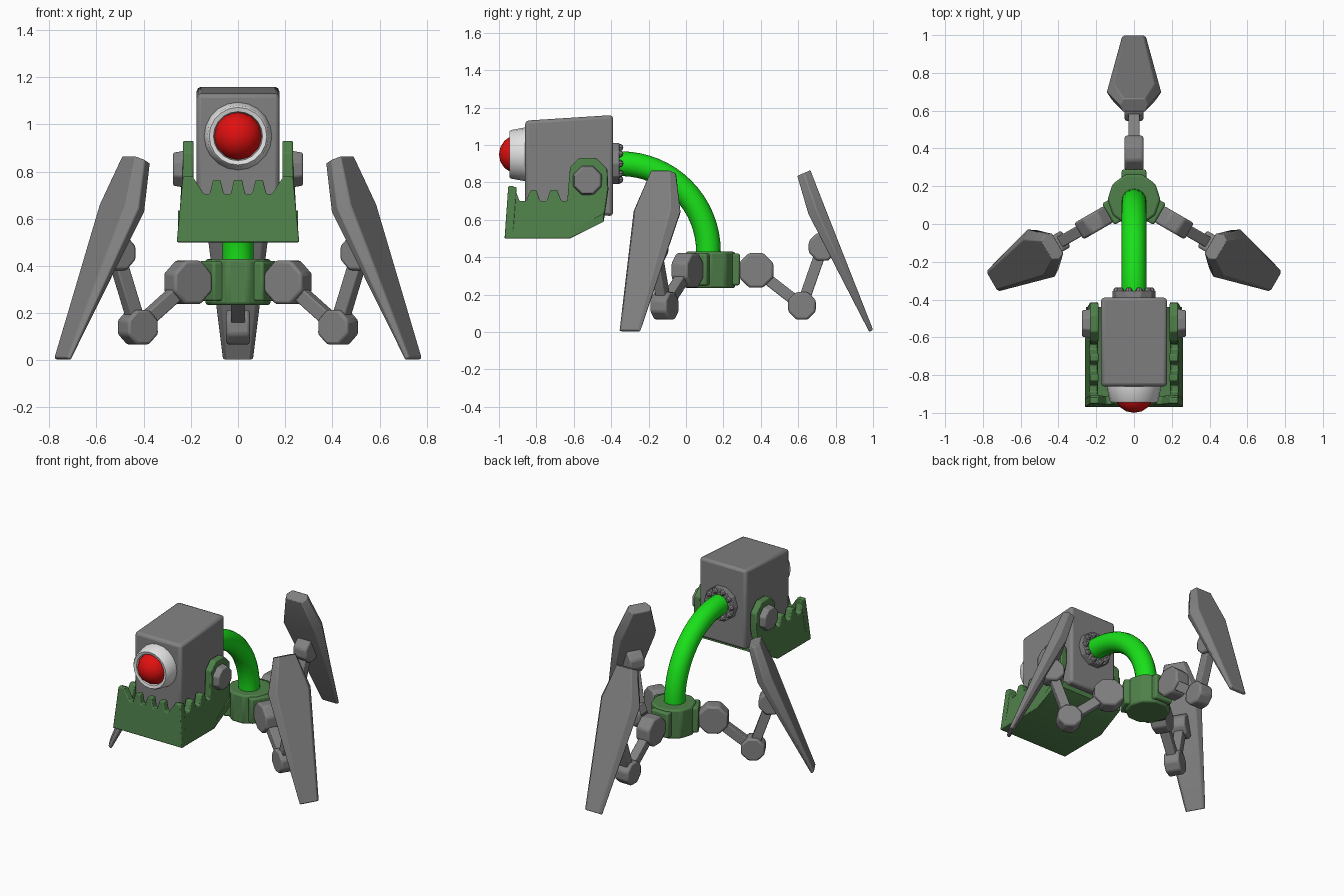
import bpy
import bmesh
from math import pi, sin, cos, radians
from mathutils import Matrix, Vector

cube = bpy.data.objects.get("Cube")
if cube:
    bpy.data.objects.remove(cube)


def material(name, rgb):
    m = bpy.data.materials.new(name)
    m.use_nodes = True
    m.diffuse_color = (*rgb, 1)
    m.node_tree.nodes["Principled BSDF"].inputs["Base Color"].default_value = (*rgb, 1)
    return m


GRAY = material("steel gray", (0.22, 0.22, 0.22))
MOSS = material("moss green", (0.08, 0.22, 0.07))
LIME = material("bright green", (0.01, 0.75, 0.01))
RED = material("eye red", (0.75, 0.005, 0.005))
WHITE = material("off white", (0.75, 0.75, 0.75))
built = []


def finish(name, bm, mat, bevel=0.0, matrix=None):
    bmesh.ops.recalc_face_normals(bm, faces=bm.faces)
    mesh = bpy.data.meshes.new(name)
    bm.to_mesh(mesh)
    bm.free()
    mesh.materials.append(mat)
    ob = bpy.data.objects.new(name, mesh)
    bpy.context.collection.objects.link(ob)
    if matrix:
        ob.matrix_world = matrix
    if bevel:
        mod = ob.modifiers.new("Bevel", 'BEVEL')
        mod.width = bevel
        mod.segments = 2
        mod.limit_method = 'ANGLE'
    built.append(ob)
    return ob


def loft(name, rings, mat, bevel=0.0, matrix=None):
    """Skin a list of equal-length point rings and cap both ends."""
    bm = bmesh.new()
    loops = [[bm.verts.new(p) for p in ring] for ring in rings]
    n = len(loops[0])
    for a, b in zip(loops, loops[1:]):
        for i in range(n):
            j = (i + 1) % n
            bm.faces.new((a[i], a[j], b[j], b[i]))
    bm.faces.new(loops[0])
    bm.faces.new(loops[-1])
    return finish(name, bm, mat, bevel, matrix)


def disc(name, center, axis, r1, r2, depth, sides, mat, bevel=0.0, matrix=None):
    bm = bmesh.new()
    spin = Matrix.Rotation(pi / sides, 4, 'Z')
    place = Matrix.Translation(center) @ Vector(axis).to_track_quat('Z', 'Y').to_matrix().to_4x4()
    bmesh.ops.create_cone(bm, cap_ends=True, segments=sides, radius1=r1, radius2=r2,
                          depth=depth, matrix=place @ spin)
    return finish(name, bm, mat, bevel, matrix)


def ball(name, center, r, mat, u=12, v=8):
    bm = bmesh.new()
    bmesh.ops.create_uvsphere(bm, u_segments=u, v_segments=v, radius=r,
                              matrix=Matrix.Translation(center) @ Matrix.Rotation(pi / 2, 4, 'X'))
    return finish(name, bm, mat)


def strut(name, a, b, half, mat, matrix):
    """Square bar between two points of the leg's radial plane."""
    a, b = Vector(a), Vector(b)
    side = Vector((half, 0, 0))
    up = (b - a).cross(side).normalized() * half
    ring = [side + up, up - side, -side - up, side - up]
    return loft(name, [[p + q for q in ring] for p in (a, b)], mat, 0.006, matrix)


# Head: box a little taller at the back
def head_ring(y, lo, hi):
    return [(x, y, z) for x, z in ((-.175, lo), (.175, lo), (.175, hi), (-.175, hi))]


loft("head", [head_ring(-.86, .65, 1.13), head_ring(-.39, .62, 1.16)], GRAY, .018)

# Eye: tapered socket with a raised rim and a red ball
EYE_Z = .95
bm = bmesh.new()
rings = []
for r, y in ((.145, -.85), (.142, -.87), (.13, -.935), (.122, -.945), (.104, -.94), (.098, -.90)):
    rings.append([bm.verts.new((r * cos(i * pi / 10), y, EYE_Z + r * sin(i * pi / 10))) for i in range(20)])
for a, b in zip(rings, rings[1:]):
    for i in range(20):
        bm.faces.new((a[i], a[(i + 1) % 20], b[(i + 1) % 20], b[i]))
finish("eye_socket", bm, WHITE)
ball("eye", (0, -.895, EYE_Z), .105, RED)

# Jaw: leaning side walls with teeth and a hinge ear, toothed front, floor
WALL = .045


def lean(z):
    return max(.233, .26 - .12 * (z - .5))


side = [(-.97, .50), (-.95, .78), (-.92, .78), (-.89, .70), (-.855, .70), (-.83, .76), (-.80, .76),
        (-.78, .70), (-.745, .70), (-.725, .76), (-.69, .76), (-.665, .70), (-.635, .70), (-.62, .88),
        (-.57, .93), (-.48, .93), (-.42, .87), (-.415, .76), (-.44, .59), (-.62, .50)]
for s, label in ((1, "left"), (-1, "right")):
    loft(label + "_jaw_side", [[(s * (lean(z) - d), y, z) for y, z in side] for d in (0, WALL)], MOSS, .006)
    # Hinge bolt
    disc(label + "_hinge_bolt", (s * .25, -.527, .81), (s, 0, 0), .085, .075, .05, 8, GRAY, .006)

half_front = [(0, .765), (.017, .765), (.03, .705), (.06, .705), (.075, .765), (.105, .765),
              (.12, .705), (.145, .705), (.19, .775), (.233, .775), (.26, .50)]
front = half_front + [(-x, z) for x, z in reversed(half_front[1:])]
loft("jaw_front", [[(x, -.97 + .07 * (z - .5) + d, z) for x, z in front] for d in (0, WALL)], MOSS, .005)
floor = [(-.965, .50), (-.62, .50), (-.44, .59), (-.44, .635), (-.62, .54), (-.965, .54)]
loft("jaw_floor", [[(x, y, z) for y, z in floor] for x in (-.255, .255)], MOSS)

# Neck: quarter-circle tube, with a studded collar behind the head
CENTER = .13
steps = [(-.40, .90, 0)] + [(-.35 + .47 * sin(t), .43 + .47 * cos(t), t)
                            for t in [i * pi / 32 for i in range(17)]] + [(.12, .35, pi / 2)]
loft("neck", [[(.066 * cos(a), y + .066 * sin(a) * sin(t), z + .066 * sin(a) * cos(t))
               for a in [k * pi / 8 for k in range(16)]] for y, z, t in steps], LIME)
disc("neck_collar", (0, -.375, .90), (0, 1, 0), .115, .115, .04, 10, GRAY, .004)
for k in range(10):
    a = k * pi / 5
    ball("collar_stud", (.09 * cos(a), -.355, .90 + .09 * sin(a)), .02, GRAY, 8, 6)

# Hub
disc("hub", (0, CENTER, .332), (0, 0, 1), .14, .14, .195, 10, MOSS, .012)

# Legs: modelled pointing along +y from the hub centre, then turned in place
hip, knee, ankle = (0, .245, .33), (0, .49, .14), (0, .60, .455)


def plate_ring(inner, outer, w):
    """Foot section: full-width inner edge, slimmer chamfered outer face."""
    (yi, zi), (yo, zo) = inner, outer
    ym, zm = (yi + yo) / 2, (zi + zo) / 2
    half = [(.8 * w, yi, zi), (w, ym, zm), (.75 * w, yo, zo)]
    return half + [(-x, y, z) for x, y, z in reversed(half)]


foot_rings = [plate_ring((.465, .835), (.535, .865), .075),
              plate_ring((.525, .63), (.615, .66), .145),
              plate_ring((.85, 0), (.87, .012), .066)]

for label, angle in (("back", 0), ("left", -120), ("right", 120)):
    m = Matrix.Translation((0, CENTER, 0)) @ Matrix.Rotation(radians(angle), 4, 'Z')
    pad = [(x, y, z) for x, z in ((-.065, .25), (.065, .25), (.065, .42), (-.065, .42)) for y in (0,)]
    loft(label + "_hub_pad", [[(x, y, z) for x, _, z in pad] for y in (.09, .158)], MOSS, .01, m)
    for joint, p, r in (("hip", hip, .1), ("knee", knee, .08), ("ankle", ankle, .08)):
        disc(label + "_" + joint, p, (1, 0, 0), r, r, .1, 8, GRAY, .012, m)
    strut(label + "_upper_leg", hip, knee, .03, GRAY, m)
    strut(label + "_lower_leg", knee, ankle, .03, GRAY, m)
    loft(label + "_foot", foot_rings, GRAY, .005, m)

# Smooth shading with crisp edges
bpy.ops.object.select_all(action='DESELECT')
for ob in built:
    ob.select_set(True)
bpy.context.view_layer.objects.active = built[0]
bpy.ops.object.shade_smooth_by_angle(angle=radians(30))
